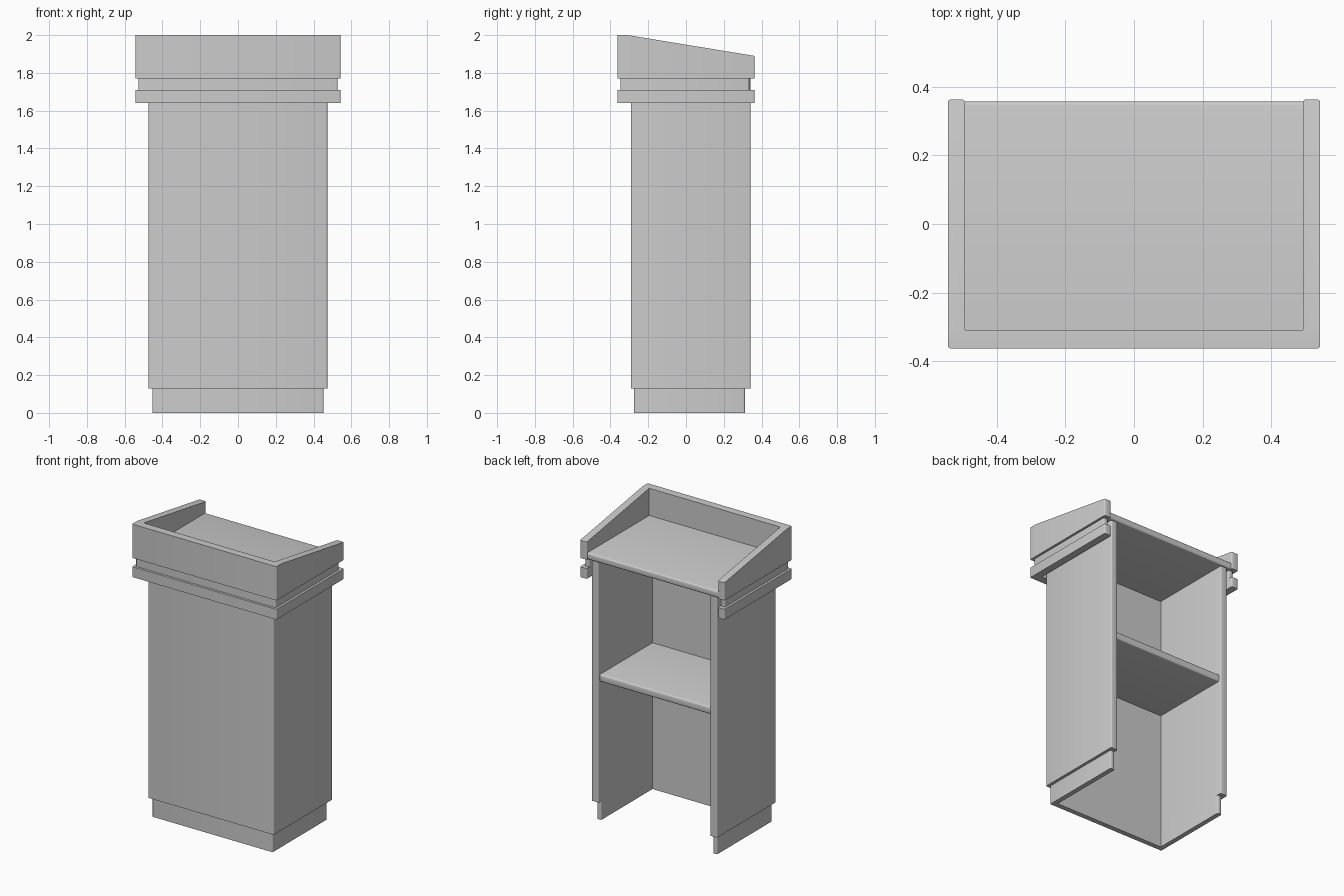
import bpy, bmesh
from math import radians

if "Cube" in bpy.data.objects:
    bpy.data.objects.remove(bpy.data.objects["Cube"])


def finish(name, bm):
    bmesh.ops.recalc_face_normals(bm, faces=bm.faces)
    mesh = bpy.data.meshes.new(name)
    bm.to_mesh(mesh)
    bm.free()
    obj = bpy.data.objects.new(name, mesh)
    bpy.context.collection.objects.link(obj)
    bpy.ops.object.select_all(action='DESELECT')
    obj.select_set(True)
    bpy.context.view_layer.objects.active = obj
    bpy.ops.object.shade_smooth_by_angle(angle=radians(35))
    return obj


def u_wall(name, half, front, back, inner_half, inner_front, z0, z1, back_z=None):
    """Front wall plus two side walls, open at the back, softened upright edges."""
    bm = bmesh.new()
    right = [(half, front), (half, back), (inner_half, back), (inner_half, inner_front)]
    outline = right + [(-x, y) for x, y in reversed(right)]
    face = bm.faces.new([bm.verts.new((x, y, z0)) for x, y in outline])
    ext = bmesh.ops.extrude_face_region(bm, geom=[face])
    for v in ext["geom"]:
        if isinstance(v, bmesh.types.BMVert):
            v.co.z = z1
    upright = [e for e in bm.edges
               if abs(e.verts[0].co.z - e.verts[1].co.z) > 0.01
               and not (abs(e.verts[0].co.x) < inner_half + 1e-4
                        and abs(e.verts[0].co.y - inner_front) < 1e-4)]
    bmesh.ops.bevel(bm, geom=upright, offset=0.008, segments=3, profile=0.5,
                    affect='EDGES')
    # slope the top of the side walls down towards the back
    if back_z is not None:
        bmesh.ops.bisect_plane(bm, geom=bm.verts[:] + bm.edges[:] + bm.faces[:],
                               plane_co=(0, inner_front, 0), plane_no=(0, 1, 0),
                               dist=1e-4)
        for v in bm.verts:
            if v.co.z > z1 - 0.01:
                t = max(0, (v.co.y - inner_front) / (back - inner_front))
                v.co.z = z1 + (back_z - z1) * t
    return finish(name, bm)


def board(name, half, front, back, z0, z1):
    """Flat panel with a rounded rear edge."""
    bm = bmesh.new()
    bmesh.ops.create_cube(bm, size=1)
    for v in bm.verts:
        v.co.x *= 2 * half
        v.co.y = back if v.co.y > 0 else front
        v.co.z = z1 if v.co.z > 0 else z0
    rear = [e for e in bm.edges
            if all(abs(v.co.y - back) < 1e-4 for v in e.verts)
            and abs(e.verts[0].co.z - e.verts[1].co.z) < 1e-4]
    bmesh.ops.bevel(bm, geom=rear, offset=0.01, segments=3, profile=0.5,
                    affect='EDGES')
    return finish(name, bm)


# Plinth and cabinet
u_wall("plinth", 0.453, -0.275, 0.312, 0.42, -0.24, 0.0, 0.13)
u_wall("cabinet_walls", 0.473, -0.292, 0.342, 0.42, -0.24, 0.13, 1.77)

# Moulding, recessed neck and sloping rim
u_wall("lower_moulding", 0.543, -0.363, 0.363, 0.493, -0.309, 1.64, 1.71)
u_wall("recessed_neck", 0.527, -0.347, 0.335, 0.493, -0.309, 1.71, 1.77)
u_wall("top_rim", 0.543, -0.363, 0.363, 0.493, -0.309, 1.77, 2.0, back_z=1.89)

# Reading surface and inner shelf
board("desk_top", 0.493, -0.309, 0.357, 1.77, 1.815)
board("inner_shelf", 0.42, -0.24, 0.325, 0.945, 0.995)
